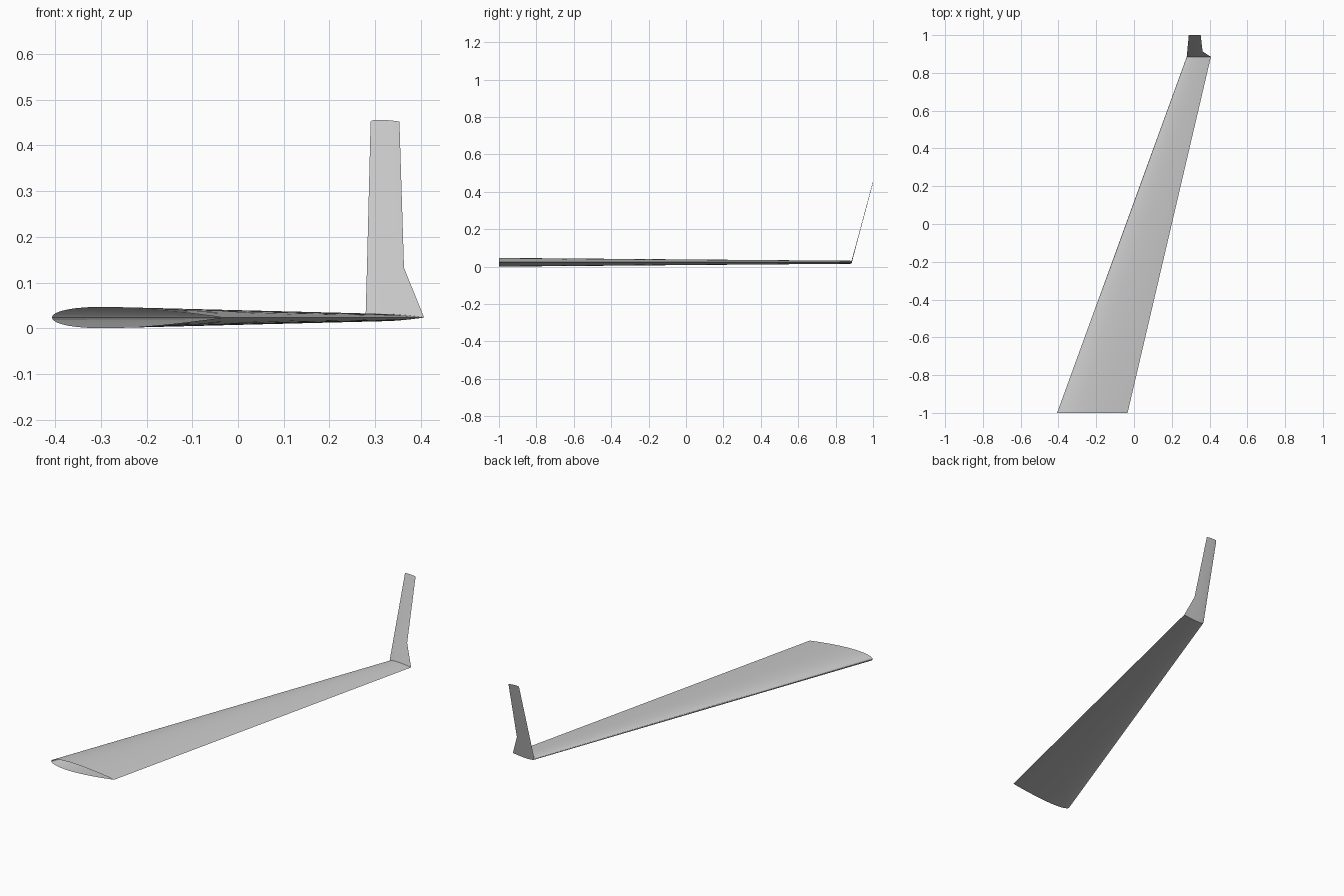
import bpy, bmesh, math

cube = bpy.data.objects.get("Cube")
if cube:
    bpy.data.objects.remove(cube, do_unlink=True)

grey = bpy.data.materials.new("light_grey")
grey.use_nodes = True
colour = (0.6, 0.6, 0.6, 1)
grey.diffuse_color = colour
grey.node_tree.nodes["Principled BSDF"].inputs["Base Color"].default_value = colour

STEPS = 20
THICKNESS = 0.125


def half_thickness(t):
    """Symmetric airfoil with a rounded nose and a sharp tail."""
    return 5 * THICKNESS * (0.2969 * math.sqrt(t) - 0.126 * t - 0.3516 * t**2
                            + 0.2843 * t**3 - 0.1036 * t**4)


def airfoil():
    """Closed outline of unit chord: over the top to the tail, back below."""
    ts = [(1 - math.cos(math.pi * i / STEPS)) / 2 for i in range(STEPS + 1)]
    top = [(t, half_thickness(t)) for t in ts]
    below = [(t, -half_thickness(t)) for t in ts[1:-1]]
    top[-1] = (1, 0)
    return top + below[::-1]


def loft(name, sections):
    """Skin through airfoils given as (nose x, tail x, y, z); ends stay open."""
    bm = bmesh.new()
    rings = []
    for nose, tail, y, z in sections:
        chord = tail - nose
        rings.append([bm.verts.new((nose + chord * u, y, z + chord * v))
                      for u, v in airfoil()])
    for a, b in zip(rings, rings[1:]):
        for i in range(len(a)):
            j = (i + 1) % len(a)
            bm.faces.new((a[i], a[j], b[j], b[i]))
    bmesh.ops.recalc_face_normals(bm, faces=bm.faces)
    mesh = bpy.data.meshes.new(name)
    bm.to_mesh(mesh)
    bm.free()
    mesh.materials.append(grey)
    obj = bpy.data.objects.new(name, mesh)
    bpy.context.collection.objects.link(obj)
    bpy.ops.object.select_all(action="DESELECT")
    obj.select_set(True)
    bpy.context.view_layer.objects.active = obj
    bpy.ops.object.shade_smooth_by_angle(angle=math.radians(30))
    return obj


# Swept, tapered wing, and the upright winglet that grows from its tip
root = (-0.407, -0.034, -1, 0.0235)
tip = (0.279, 0.407, 0.885, 0.0235)
kink = (0.282, 0.363, 0.914, 0.132)
top = (0.29, 0.353, 1, 0.452)
loft("wing", [root, tip])
loft("winglet", [tip, kink, top])
